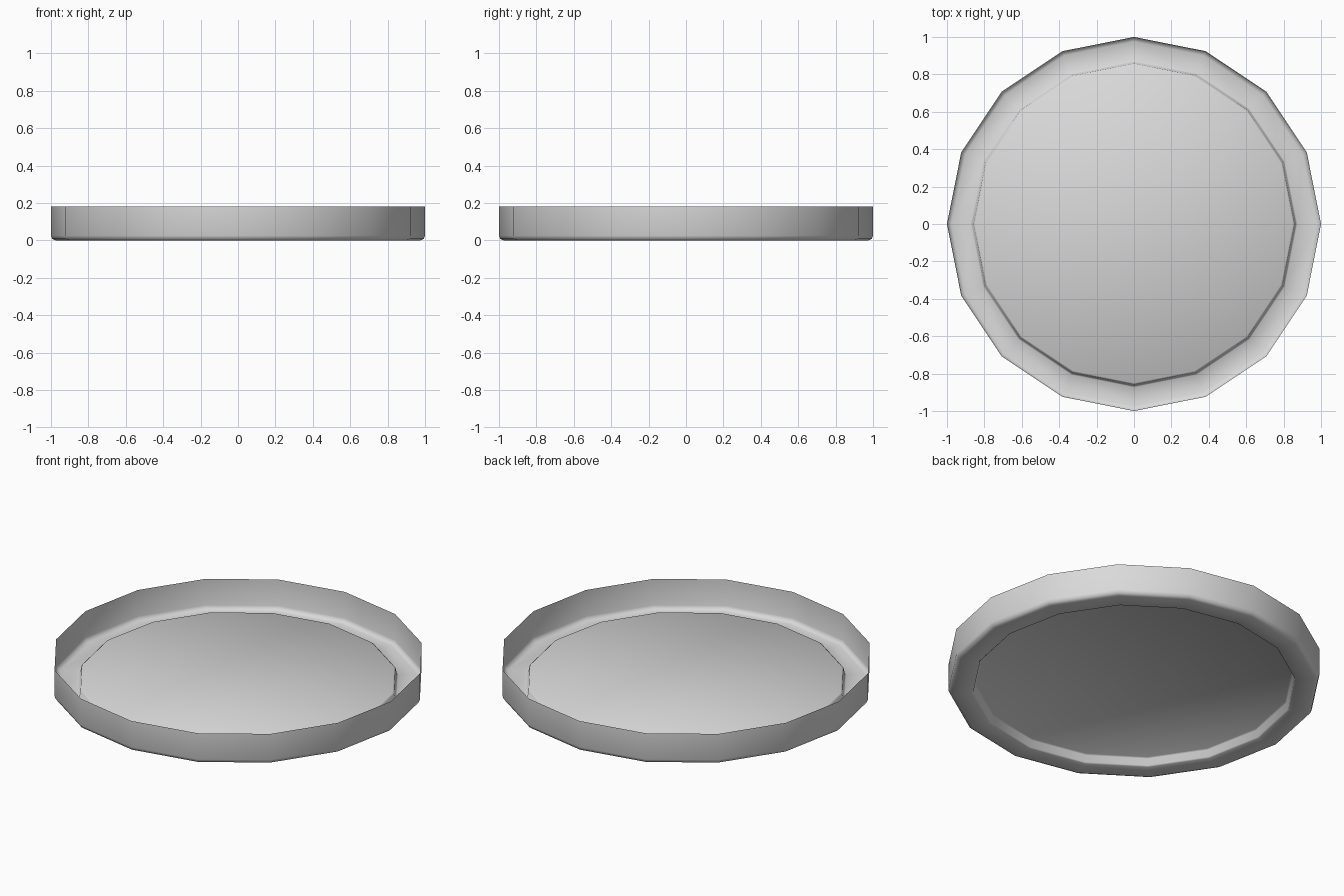
import bpy, bmesh, math

cube = bpy.data.objects.get("Cube")
if cube:
    bpy.data.objects.remove(cube, do_unlink=True)

SIDES = 16

# One plain grey for the whole dish
grey = bpy.data.materials.new("light_grey")
grey.use_nodes = True
colour = (0.7, 0.7, 0.7, 1)
grey.diffuse_color = colour
grey.node_tree.nodes["Principled BSDF"].inputs["Base Color"].default_value = colour

# Thin-sheet section: rim, wall, rounded foot, base ring, step, raised floor edge
profile = [(1, 0.18), (1, 0.025), (0.993, 0.007), (0.975, 0),
           (0.873, 0), (0.866, 0.006), (0.858, 0.044), (0.85, 0.05)]

# Sweep the section around the axis
bm = bmesh.new()
rings = []
for r, z in profile:
    angles = [math.tau * i / SIDES for i in range(SIDES)]
    rings.append([bm.verts.new((r * math.cos(a), r * math.sin(a), z)) for a in angles])
for upper, lower in zip(rings, rings[1:]):
    for i in range(SIDES):
        j = (i + 1) % SIDES
        bm.faces.new((lower[i], lower[j], upper[j], upper[i]))

# Raised floor
bm.faces.new(list(reversed(rings[-1])))
for face in bm.faces:
    face.smooth = True

mesh = bpy.data.meshes.new("shallow_dish")
bm.to_mesh(mesh)
bm.free()
mesh.materials.append(grey)
dish = bpy.data.objects.new("shallow_dish", mesh)
bpy.context.collection.objects.link(dish)
